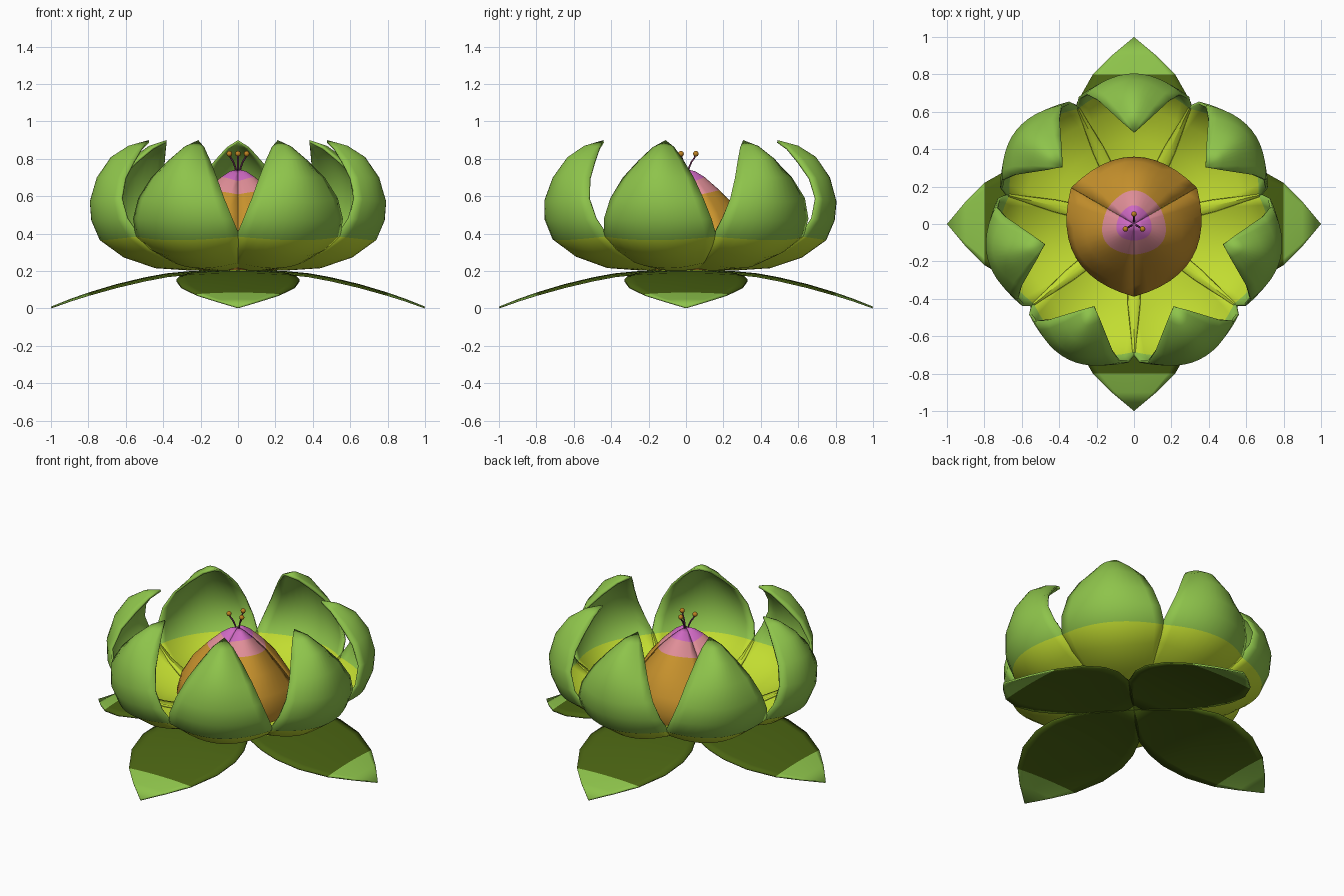
import bpy, bmesh, math
from mathutils import Vector, Matrix

if "Cube" in bpy.data.objects:
    bpy.data.objects.remove(bpy.data.objects["Cube"])


def material(name, rgb):
    m = bpy.data.materials.new(name)
    m.diffuse_color = (*rgb, 1)
    m.use_nodes = True
    m.node_tree.nodes["Principled BSDF"].inputs["Base Color"].default_value = m.diffuse_color
    return m


GREEN = material("petal_green", (0.27, 0.55, 0.07))
LIME = material("lime_yellow", (0.54, 0.72, 0.03))
DARK = material("dark_leaf_green", (0.068, 0.125, 0.006))
ORANGE = material("bud_orange", (0.58, 0.29, 0.026))
PINK = material("bud_pink", (0.74, 0.27, 0.31))
MAGENTA = material("bud_magenta", (0.62, 0.14, 0.54))
STALK = material("stamen_plum", (0.15, 0.03, 0.10))
ANTHER = material("anther_gold", (0.52, 0.22, 0.015))


def blade(name, rows, angle, mats, bands, thickness, offset, cols=12):
    """Curved blade. Each row: (centre_d, centre_z, edge_w, edge_d, edge_z).
    bands: material index for every strip between rows."""
    bm = bmesh.new()
    rot = Matrix.Rotation(math.radians(angle), 4, 'Z')
    grid = []
    for cd, cz, w, ed, ez in rows:
        line = []
        for j in range(cols + 1):
            t = 2 * j / cols - 1
            p = Vector((cd + (ed - cd) * t * t, w * t, cz + (ez - cz) * t * t))
            line.append(bm.verts.new(rot @ p))
        grid.append(line)
    for i in range(len(rows) - 1):
        for j in range(cols):
            f = bm.faces.new((grid[i][j], grid[i + 1][j], grid[i + 1][j + 1], grid[i][j + 1]))
            f.material_index = bands[i]
    bmesh.ops.remove_doubles(bm, verts=bm.verts, dist=0.0005)
    me = bpy.data.meshes.new(name)
    bm.to_mesh(me)
    bm.free()
    for m in mats:
        me.materials.append(m)
    ob = bpy.data.objects.new(name, me)
    bpy.context.collection.objects.link(ob)
    s = ob.modifiers.new("thickness", 'SOLIDIFY')
    s.thickness = thickness
    s.offset = offset
    bpy.ops.object.select_all(action='DESELECT')
    ob.select_set(True)
    bpy.context.view_layer.objects.active = ob
    bpy.ops.object.shade_smooth_by_angle(angle=math.radians(40))
    return ob


# Four base leaves drooping to the ground
leaf = [(d, z, w, d, z - 0.012 * w / 0.33) for d, z, w in [
    (0.0, 0.205, 0.0), (0.12, 0.205, 0.13), (0.25, 0.2, 0.25), (0.38, 0.188, 0.31),
    (0.5, 0.166, 0.33), (0.65, 0.13, 0.305), (0.8, 0.085, 0.22), (0.9, 0.05, 0.12),
    (1.0, 0.01, 0.0)]]
for k in range(4):
    blade(f"leaf_{k + 1}", leaf, 90 * k, [DARK, GREEN], [0] * 6 + [1] * 2, 0.01, -1)

# Seven cupped outer petals, lime at the base and green above
petal = [
    (0.0, 0.2, 0.0, 0.0, 0.2),
    (0.25, 0.202, 0.14, 0.2, 0.215),
    (0.45, 0.215, 0.22, 0.38, 0.255),
    (0.62, 0.272, 0.275, 0.53, 0.32),
    (0.75, 0.365, 0.31, 0.62, 0.385),
    (0.795, 0.47, 0.295, 0.68, 0.48),
    (0.805, 0.57, 0.255, 0.70, 0.59),
    (0.77, 0.70, 0.195, 0.665, 0.70),
    (0.695, 0.81, 0.125, 0.60, 0.79),
    (0.60, 0.87, 0.06, 0.54, 0.862),
    (0.49, 0.90, 0.0, 0.49, 0.90)]
for k in range(7):
    blade(f"outer_petal_{k + 1}", petal, 90 + k * 360 / 7, [LIME, GREEN],
          [0] * 4 + [1] * 6, 0.014, 1)

# Three closed bud petals; edges meet 60 degrees either side of the centre
bud = [(cd, cz, r * 0.862, r * 0.5, ez) for cd, cz, r, ez in [
    (0.24, 0.205, 0.28, 0.205), (0.33, 0.25, 0.37, 0.25), (0.36, 0.33, 0.39, 0.31),
    (0.335, 0.43, 0.33, 0.39), (0.27, 0.54, 0.25, 0.50), (0.18, 0.632, 0.165, 0.61),
    (0.10, 0.702, 0.09, 0.68), (0.05, 0.733, 0.04, 0.72), (0.0, 0.745, 0.0, 0.745)]]
for k in range(3):
    blade(f"bud_petal_{k + 1}", bud, 90 + 120 * k, [ORANGE, PINK, MAGENTA],
          [0] * 5 + [1, 2, 2], 0.008, 1)

# Three stamens: a curved stalk with a small ball on top
for k in range(3):
    a = math.radians(90 + 120 * k)
    cu = bpy.data.curves.new(f"stamen_stalk_{k + 1}", 'CURVE')
    cu.dimensions = '3D'
    cu.bevel_depth = 0.005
    cu.bevel_resolution = 1
    path = [(0.008, 0.72), (0.017, 0.755), (0.03, 0.785), (0.045, 0.805), (0.052, 0.825)]
    sp = cu.splines.new('POLY')
    sp.points.add(len(path) - 1)
    for pt, (r, z) in zip(sp.points, path):
        pt.co = (r * math.cos(a), r * math.sin(a), z, 1)
    cu.materials.append(STALK)
    bpy.context.collection.objects.link(bpy.data.objects.new(f"stamen_stalk_{k + 1}", cu))
    bpy.ops.mesh.primitive_uv_sphere_add(
        segments=12, ring_count=8, radius=0.015,
        location=(0.053 * math.cos(a), 0.053 * math.sin(a), 0.827))
    ball = bpy.context.object
    ball.name = f"anther_{k + 1}"
    ball.data.materials.append(ANTHER)
    bpy.ops.object.shade_smooth()
